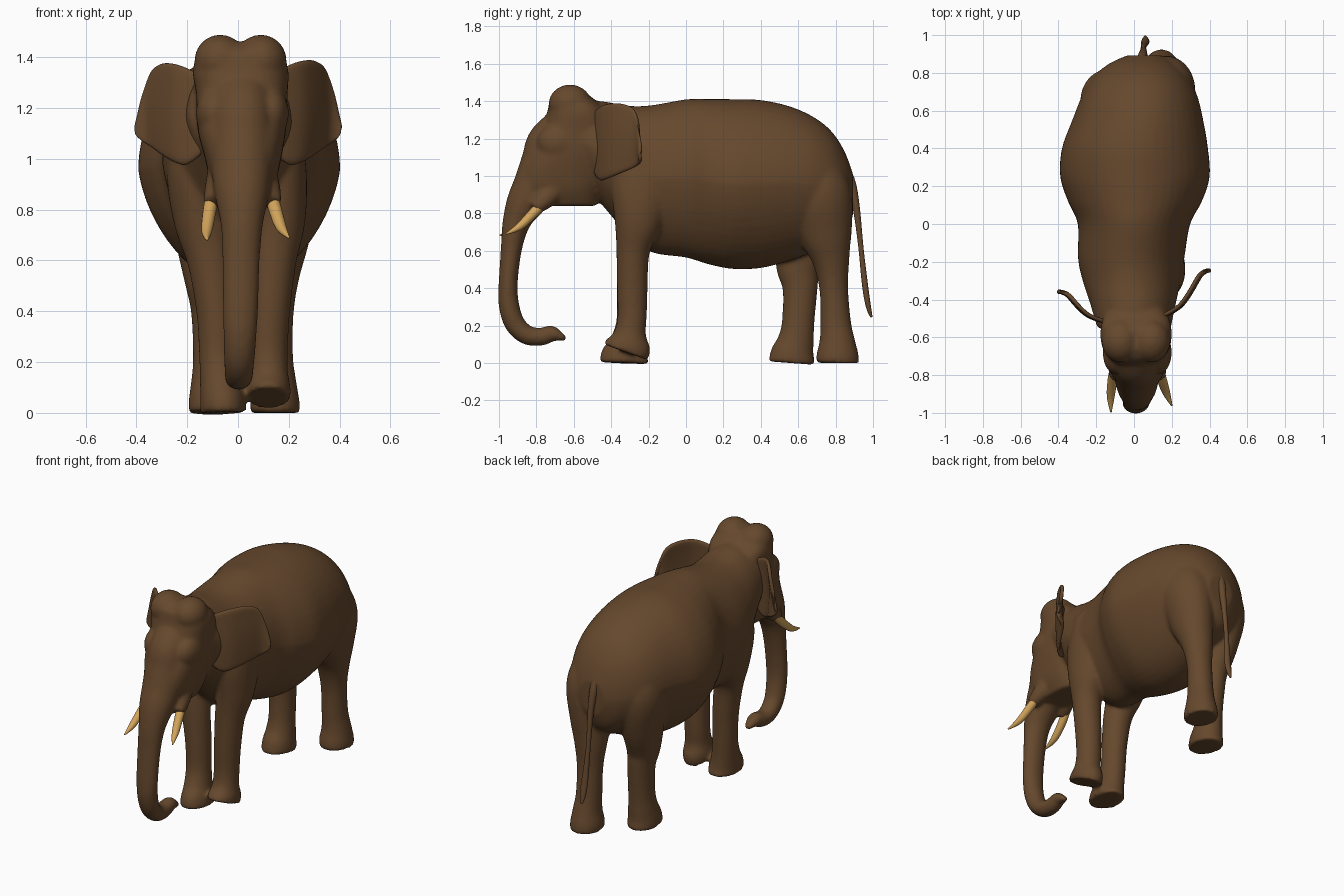
import bpy, bmesh, math
from mathutils import Vector, Matrix


def material(name, rgb):
    m = bpy.data.materials.new(name)
    m.diffuse_color = (*rgb, 1)
    return m


HIDE = material("brown hide", (0.132, 0.065, 0.026))
IVORY = material("golden ivory", (0.64, 0.37, 0.105))


def smooth_path(pts, steps=5):
    """Catmull-Rom interpolation of tuples of any length."""
    P = [pts[0]] + list(pts) + [pts[-1]]
    out = []
    for i in range(1, len(P) - 2):
        a, b, c, d = P[i - 1:i + 3]
        for s in range(steps):
            t = s / steps
            out.append([0.5 * (2 * q + (r - p) * t + (2 * p - 5 * q + 4 * r - w) * t * t
                               + (3 * q - p - 3 * r + w) * t ** 3)
                        for p, q, r, w in zip(a, b, c, d)])
    out.append(list(pts[-1]))
    return out


def tube(bm, pts, axis=None, sides=32, square=1.0, taper=0.0):
    """Loft ellipses (x, y, z, radius across, radius other way) along a path.
    square < 1 gives boxier sections, taper narrows their lower half."""
    rings, pts = [], smooth_path(pts)
    for i, p in enumerate(pts):
        t = Vector(axis) if axis else (Vector(pts[min(i + 1, len(pts) - 1)][:3])
                                       - Vector(pts[max(i - 1, 0)][:3])).normalized()
        u = Vector((1, 0, 0))
        u = (u - t * u.dot(t)).normalized()
        v = t.cross(u)
        ring = []
        for k in range(sides):
            a = 2 * math.pi * k / sides
            c, s = (math.copysign(abs(f) ** square, f) for f in (math.cos(a), math.sin(a)))
            c *= 1 - taper * max(0, -s * v.z)
            ring.append(bm.verts.new(Vector(p[:3]) + u * c * p[3] + v * s * p[4]))
        rings.append(ring)
    for a, b in zip(rings, rings[1:]):
        for k in range(sides):
            j = (k + 1) % sides
            bm.faces.new((a[k], a[j], b[j], b[k]))
    bm.faces.new(rings[0][::-1])
    bm.faces.new(rings[-1])


def ball(bm, centre, radii):
    m = Matrix.Translation(centre) @ Matrix.Diagonal((*radii, 1))
    bmesh.ops.create_uvsphere(bm, u_segments=24, v_segments=16, radius=1, matrix=m)


def finish(bm, name, mat):
    bmesh.ops.recalc_face_normals(bm, faces=bm.faces)
    me = bpy.data.meshes.new(name)
    bm.to_mesh(me)
    bm.free()
    me.materials.append(mat)
    for f in me.polygons:
        f.use_smooth = True
    ob = bpy.data.objects.new(name, me)
    bpy.context.collection.objects.link(ob)
    return ob


bm = bmesh.new()
# torso, neck to rump
tube(bm, [(0.00, -0.55, 1.185, .195, .22), (-.005, -0.43, 1.11, .225, .287),
          (-.012, -0.30, 1.025, .26, .35), (-.015, -0.18, .985, .282, .394),
          (0.00, 0.00, .987, .298, .423), (0.005, 0.12, .97, .355, .442),
          (0.005, 0.25, .957, .396, .454), (0.005, 0.40, .957, .387, .449),
          (0.02, 0.55, .96, .347, .414), (0.03, 0.68, .955, .305, .362),
          (0.035, 0.78, .94, .25, .297), (0.045, 0.85, .91, .175, .217),
          (0.055, 0.893, .90, .09, .11)], axis=(0, 1, 0), sides=48, taper=.17)
# head, crown to jaw
tube(bm, [(.01, -.61, 1.46, .10, .05), (.01, -.612, 1.42, .16, .11),
          (.01, -.585, 1.35, .188, .155), (.015, -.585, 1.25, .18, .185),
          (.015, -.63, 1.12, .175, .215), (.02, -.66, 1.0, .15, .23),
          (.02, -.67, .92, .13, .215), (.02, -.66, .84, .09, .18)], axis=(0, 0, -1), square=.8)
for s in (-1, 1):
    ball(bm, (.01 + s * .08, -.62, 1.387), (.102, .115, .102))     # twin crown domes
    ball(bm, (.017 + s * .115, -.68, 1.18), (.068, .115, .10))     # brows
    tube(bm, [(.015 + s * .07, -.66, .98, .06, .07),
              (.018 + s * .10, -.75, .88, .05, .055),
              (.018 + s * .12, -.81, .825, .035, .035)])           # tusk sockets
# trunk
tube(bm, [(.015, -.68, 1.27, .11, .09), (.015, -.735, 1.18, .12, .115), (.015, -.76, 1.08, .125, .12),
          (.015, -.805, .96, .12, .115), (.015, -.865, .85, .105, .098),
          (.015, -.91, .74, .083, .073), (.012, -.935, .60, .074, .056),
          (.01, -.951, .42, .07, .051), (.008, -.945, .30, .065, .055),
          (.005, -.912, .205, .06, .055), (.003, -.85, .15, .056, .052),
          (.002, -.78, .14, .052, .048), (.005, -.72, .156, .045, .045),
          (.008, -.68, .145, .036, .028), (.008, -.64, .128, .02, .012)])
# hind legs: right one trails, left one steps forward
tube(bm, [(.145, .81, 0, .098, .115), (.145, .81, .05, .097, .112), (.145, .808, .12, .085, .095),
          (.14, .80, .22, .077, .082), (.14, .79, .40, .08, .077), (.145, .775, .55, .10, .1),
          (.16, .745, .70, .125, .145), (.17, .71, .90, .155, .175), (.15, .66, 1.08, .13, .14)])
tube(bm, [(-.10, .565, 0, .095, .125), (-.10, .57, .05, .094, .117), (-.10, .587, .12, .085, .097),
          (-.10, .60, .22, .077, .087), (-.105, .61, .40, .08, .094), (-.115, .60, .52, .095, .12),
          (-.13, .63, .70, .12, .155), (-.135, .65, .90, .15, .17), (-.11, .63, 1.08, .13, .14)])
# front legs: the right foot has its toes raised
tube(bm, [(.12, -.322, .058, .088, .125), (.12, -.308, .10, .087, .12), (.12, -.298, .16, .077, .085),
          (.12, -.288, .25, .076, .078), (.125, -.287, .40, .08, .082), (.14, -.283, .60, .09, .09),
          (.16, -.255, .76, .105, .13), (.165, -.235, .95, .105, .165), (.14, -.24, 1.16, .10, .13)])
tube(bm, [(-.058, -.33, 0, .092, .132), (-.06, -.327, .04, .09, .127), (-.07, -.31, .11, .08, .098),
          (-.078, -.293, .22, .075, .08), (-.086, -.288, .40, .078, .082), (-.11, -.283, .60, .09, .09),
          (-.148, -.255, .76, .105, .13), (-.175, -.235, .95, .105, .165), (-.15, -.24, 1.16, .10, .13)])
body = finish(bm, "elephant_body", HIDE)
r = body.modifiers.new("fuse parts", 'REMESH')
r.mode = 'VOXEL'
r.voxel_size = 0.011
r.use_smooth_shade = True
sm = body.modifiers.new("soften joins", 'SMOOTH')
sm.factor = 0.5
sm.iterations = 10

# ears: curved sheets given as columns (x, y, top z, bottom z)
EAR = [(.14, -.49, 1.34, 1.02), (.20, -.46, 1.37, .975), (.25, -.42, 1.387, .985),
       (.30, -.345, 1.388, 1.015), (.34, -.275, 1.355, 1.045), (.372, -.25, 1.255, 1.065),
       (.394, -.245, 1.13, 1.085)]
for side, name in ((1, "right_ear"), (-1, "left_ear")):
    bm, rows, cols = bmesh.new(), 10, []
    for x, y, top, bot in smooth_path(EAR, 3):
        if side < 0:
            y, top = -.50 + (y + .46) * .66, top - .012
        cols.append([bm.verts.new((side * (x + .012 * math.sin(math.pi * k / rows)), y,
                                   top + (bot - top) * k / rows)) for k in range(rows + 1)])
    for a, b in zip(cols, cols[1:]):
        for k in range(rows):
            bm.faces.new((a[k], a[k + 1], b[k + 1], b[k]))
    ear = finish(bm, name, HIDE)
    so = ear.modifiers.new("thickness", 'SOLIDIFY')
    so.thickness = 0.022
    so.offset = 0
    ear.modifiers.new("round edge", 'SUBSURF').levels = 1

# tail with a tufted end
bm = bmesh.new()
tube(bm, [(.04, .84, 1.05, .03, .03), (.045, .885, .96, .026, .024), (.05, .912, .82, .019, .019),
          (.05, .935, .62, .014, .014), (.055, .952, .46, .018, .016), (.06, .965, .36, .022, .016),
          (.06, .978, .29, .017, .013), (.06, .992, .245, .006, .006)], sides=14)
finish(bm, "tail", HIDE)

# tusks, the right one splayed outwards
TUSKS = {"right_tusk": [(.13, -.76, .86, .027, .027), (.147, -.82, .798, .026, .026),
                        (.17, -.89, .73, .021, .02), (.2, -.962, .69, .004, .004)],
         "left_tusk": [(-.10, -.76, .86, .027, .027), (-.113, -.82, .79, .026, .026),
                       (-.123, -.91, .715, .021, .02), (-.122, -.996, .682, .004, .004)]}
for name, pts in TUSKS.items():
    bm = bmesh.new()
    tube(bm, pts, sides=16)
    finish(bm, name, IVORY)
